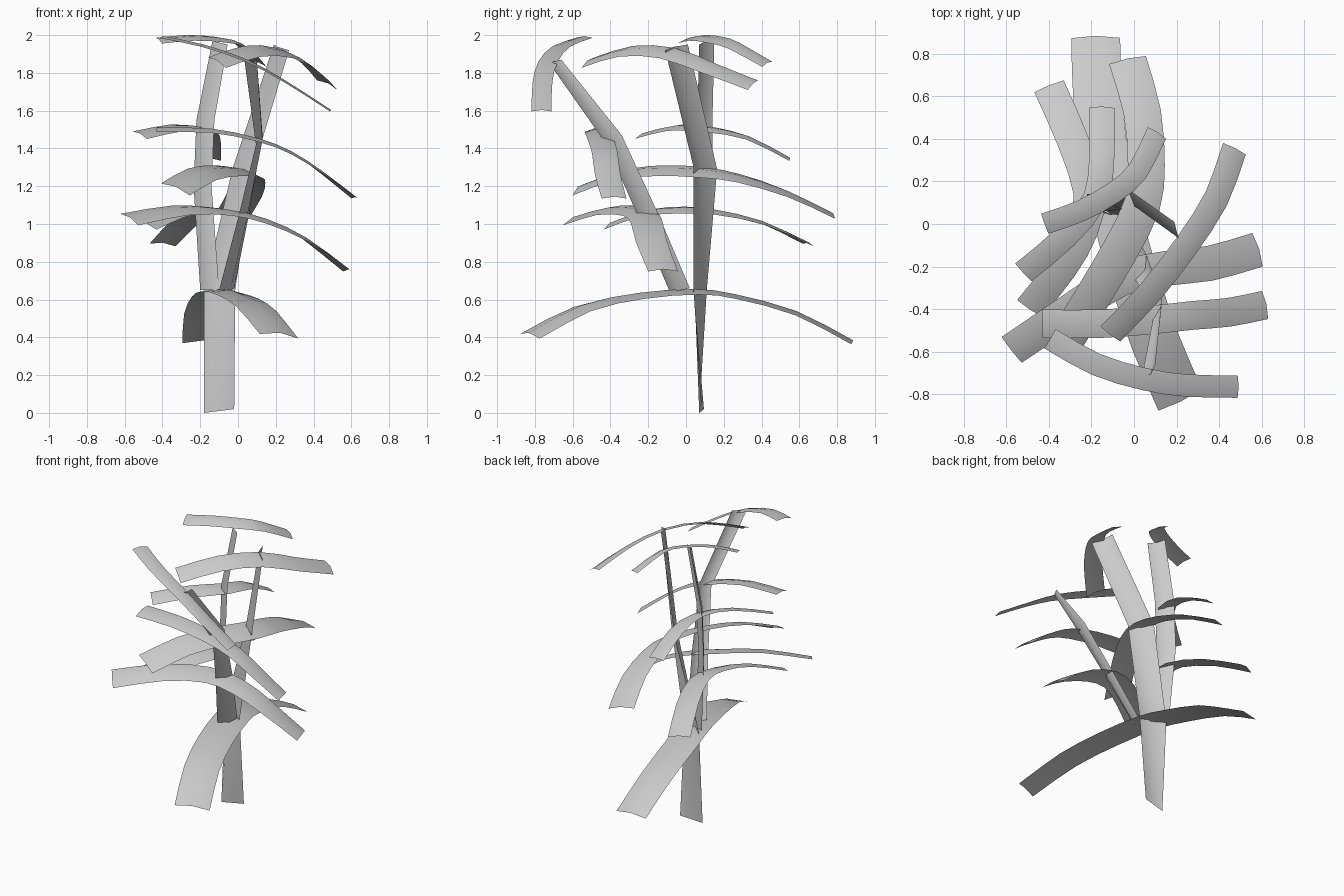
import bpy
from mathutils import Vector

cube = bpy.data.objects.get("Cube")
if cube:
    bpy.data.objects.remove(cube, do_unlink=True)

grey = bpy.data.materials.new("plain_grey")
grey.use_nodes = True
COLOUR = (0.6, 0.6, 0.6, 1)
grey.diffuse_color = COLOUR
grey.node_tree.nodes["Principled BSDF"].inputs["Base Color"].default_value = COLOUR


def sheet(name, rows):
    """Smooth open sheet skinned over rows of equal length."""
    n = len(rows[0])
    verts = [p for row in rows for p in row]
    faces = [(i * n + j, i * n + j + 1, (i + 1) * n + j + 1, (i + 1) * n + j)
             for i in range(len(rows) - 1) for j in range(n - 1)]
    mesh = bpy.data.meshes.new(name)
    mesh.from_pydata(verts, [], faces)
    mesh.materials.append(grey)
    mesh.polygons.foreach_set("use_smooth", [True] * len(faces))
    obj = bpy.data.objects.new(name, mesh)
    bpy.context.collection.objects.link(obj)


def spline(points, steps=2):
    """Catmull-Rom curve through the points."""
    p = [Vector(q) for q in points]
    p = [2 * p[0] - p[1]] + p + [2 * p[-1] - p[-2]]
    out = []
    for a, b, c, d in zip(p, p[1:], p[2:], p[3:]):
        for k in range(steps):
            t = k / steps
            out.append(0.5 * (2 * b + (c - a) * t + (2 * a - 5 * b + 4 * c - d) * t * t
                              + (3 * b - a - 3 * c + d) * t ** 3))
    return out + [p[-2]]


def leaf(name, width, roll, path):
    """Arching strip, slightly raised along its middle; roll gives the
    sideways slope at its first and last end."""
    pts = spline(path)
    rows = []
    for i, p in enumerate(pts):
        tangent = pts[min(i + 1, len(pts) - 1)] - pts[max(i - 1, 0)]
        flat = tangent.cross(Vector((0, 0, 1))).normalized()
        slope = roll[0] + (roll[1] - roll[0]) * i / (len(pts) - 1)
        side = (flat + flat.cross(tangent).normalized() * slope).normalized()
        up = side.cross(tangent).normalized()
        half, drop = side * width / 2, up * width * 0.045
        rows.append([p - half - drop, p + drop, p + half - drop])
    sheet(name, rows)


def stem(name, base_bow, edges):
    """Twisting ribbon between a left and a right edge, bowed across."""
    rows = []
    mids = [(Vector(a) + Vector(b)) / 2 for a, b in edges]
    for i, (a, b) in enumerate(edges):
        a, b = Vector(a), Vector(b)
        along = mids[min(i + 1, len(mids) - 1)] - mids[max(i - 1, 0)]
        bow = base_bow if i == 0 else 0.18
        push = (b - a).cross(along).normalized() * (b - a).length * bow
        rows.append([a, mids[i] + push, b])
    sheet(name, rows)


# Stems: the trunk runs into the right stem, two more branch off it
stem("main_stem", 0.0, [((-0.18, 0.07, 0.0), (-0.02, 0.095, 0.02)),
                        ((-0.18, 0.11, 0.65), (-0.015, 0.04, 0.65)),
                        ((-0.03, 0.165, 1.29), (0.085, 0.04, 1.3)),
                        ((0.19, 0.01, 1.95), (0.27, -0.11, 1.92))])
stem("back_stem", 0.18, [((-0.20, 0.11, 0.65), (-0.10, 0.04, 0.65)),
                         ((-0.235, 0.14, 1.2), (-0.14, 0.06, 1.2)),
                         ((-0.22, 0.14, 1.55), (-0.125, 0.06, 1.55)),
                         ((-0.135, 0.15, 1.97), (-0.055, 0.07, 1.95))])
stem("front_stem", 0.18, [((-0.10, -0.09, 0.65), (-0.02, 0.02, 0.66)),
                          ((0.0, -0.25, 1.03), (0.06, -0.15, 1.06)),
                          ((0.095, -0.42, 1.42), (0.13, -0.34, 1.47)),
                          ((0.035, -0.73, 1.86), (0.10, -0.66, 1.87))])

# Leaves on the main stem
leaf("main_leaf_low", 0.23, (0.03, 0.12),
     [(-0.18, 0.88, 0.375), (-0.17, 0.58, 0.53), (-0.13, 0.25, 0.62), (-0.08, 0.04, 0.645),
      (0.0, -0.25, 0.625), (0.10, -0.55, 0.56), (0.22, -0.83, 0.415)])
leaf("main_leaf_middle", 0.18, (0.2, 0.4),
     [(-0.03, 0.775, 1.05), (0.04, 0.53, 1.17), (0.06, 0.28, 1.25), (0.04, 0.09, 1.28),
      (-0.06, -0.12, 1.29), (-0.19, -0.34, 1.27), (-0.33, -0.57, 1.19)])
leaf("main_leaf_top", 0.13, (0.45, 0.5),
     [(0.475, 0.355, 1.74), (0.39, 0.12, 1.83), (0.25, -0.1, 1.91), (0.08, -0.32, 1.92),
      (-0.11, -0.52, 1.86)])

# Leaves on the back stem
leaf("back_leaf_low", 0.15, (0.1, 0.35),
     [(-0.40, 0.65, 0.895), (-0.29, 0.4, 1.01), (-0.21, 0.15, 1.07), (-0.24, -0.03, 1.08),
      (-0.34, -0.21, 1.065), (-0.49, -0.40, 1.0)])
leaf("back_leaf_middle", 0.12, (0.1, 0.35),
     [(-0.15, 0.55, 1.345), (-0.15, 0.33, 1.46), (-0.18, 0.12, 1.505), (-0.32, -0.06, 1.515),
      (-0.52, -0.23, 1.475)])
leaf("back_leaf_top", 0.105, (0.3, 0.3),
     [(0.11, 0.43, 1.85), (0.02, 0.25, 1.95), (-0.09, 0.15, 1.98), (-0.25, 0.06, 1.99),
      (-0.42, 0.0, 1.975)])

# Leaves on the front stem
leaf("front_leaf_low", 0.165, (0.0, 0.4),
     [(0.585, -0.12, 0.755), (0.36, -0.185, 0.92), (0.15, -0.21, 1.02), (-0.06, -0.26, 1.07),
      (-0.3, -0.41, 1.08), (-0.575, -0.595, 1.03)])
leaf("front_leaf_middle", 0.135, (0.0, 0.2),
     [(0.62, -0.38, 1.14), (0.45, -0.415, 1.27), (0.28, -0.43, 1.38), (0.10, -0.45, 1.45),
      (-0.15, -0.47, 1.5), (-0.43, -0.47, 1.505)])
leaf("front_leaf_top", 0.105, (0.0, 0.0),
     [(0.49, -0.765, 1.6), (0.25, -0.76, 1.755), (0.05, -0.73, 1.865), (-0.18, -0.66, 1.945),
      (-0.395, -0.54, 1.99)])
